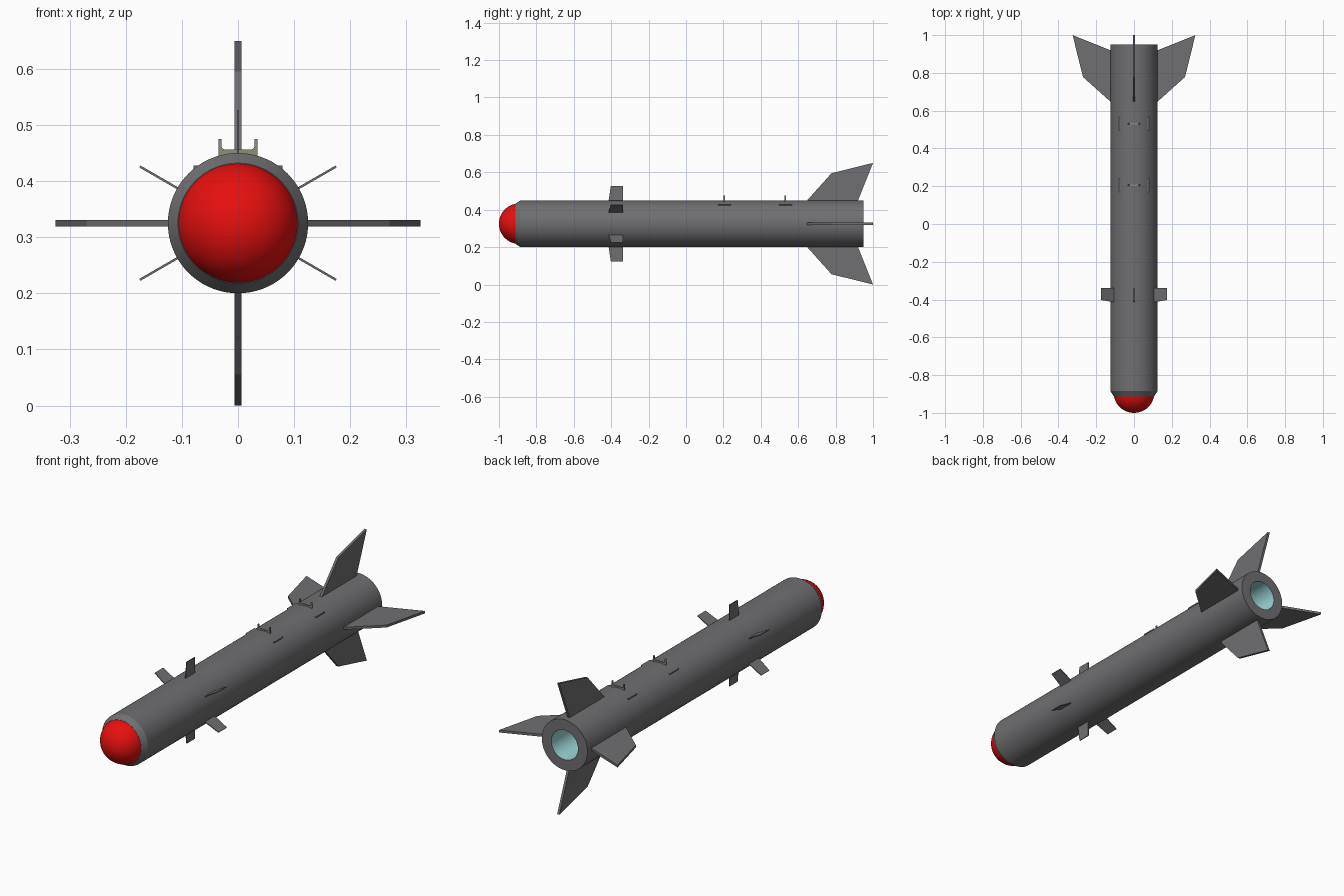
import bpy, bmesh, math
from mathutils import Matrix, Vector

if "Cube" in bpy.data.objects:
    bpy.data.objects.remove(bpy.data.objects["Cube"])

AXIS_Z = 0.325


def material(name, rgb):
    m = bpy.data.materials.new(name)
    m.diffuse_color = (*rgb, 1)
    m.use_nodes = True
    m.node_tree.nodes["Principled BSDF"].inputs["Base Color"].default_value = m.diffuse_color
    return m


GREY = material("dark grey", (0.16, 0.16, 0.17))
RED = material("red", (0.82, 0.005, 0.005))
CYAN = material("pale cyan", (0.34, 0.68, 0.70))
OLIVE = material("olive grey", (0.27, 0.27, 0.19))


def finish(name, bm, mat, smooth=False):
    bmesh.ops.remove_doubles(bm, verts=bm.verts, dist=1e-6)
    bmesh.ops.recalc_face_normals(bm, faces=bm.faces)
    me = bpy.data.meshes.new(name)
    bm.to_mesh(me)
    bm.free()
    me.materials.append(mat)
    ob = bpy.data.objects.new(name, me)
    bpy.context.collection.objects.link(ob)
    if smooth:
        bpy.ops.object.select_all(action='DESELECT')
        ob.select_set(True)
        bpy.context.view_layer.objects.active = ob
        bpy.ops.object.shade_smooth_by_angle(angle=math.radians(30))
    return ob


def lathe(name, profile, mat, flip=False, steps=72):
    """Revolve (radius, y) points about the long axis."""
    bm = bmesh.new()
    vs = [bm.verts.new((r, y, AXIS_Z)) for r, y in profile]
    es = [bm.edges.new(p) for p in zip(vs, vs[1:])]
    bmesh.ops.spin(bm, geom=vs + es, cent=(0, 0, AXIS_Z), axis=(0, 1, 0),
                   angle=math.tau, steps=steps, use_merge=True)
    ob = finish(name, bm, mat, True)
    if flip:
        ob.data.flip_normals()
    return ob


def slab(name, outline, thickness, mat, to_world):
    """Extrude a flat (u, v) outline symmetrically, then place it."""
    bm = bmesh.new()
    f = bm.faces.new([bm.verts.new((u, v, -thickness / 2)) for u, v in outline])
    new = bmesh.ops.extrude_face_region(bm, geom=[f])["geom"]
    bmesh.ops.translate(bm, vec=(0, 0, thickness),
                        verts=[g for g in new if isinstance(g, bmesh.types.BMVert)])
    bmesh.ops.transform(bm, matrix=to_world, verts=bm.verts)
    return finish(name, bm, mat)


def radial(angle):
    """u points outward at the angle, v runs along y."""
    return Matrix.Translation((0, 0, AXIS_Z)) @ Matrix.Rotation(-angle, 4, 'Y')


# Body tube with chamfered front and open rear ring
lathe("body", [(0.105, -0.912), (0.107, -0.912), (0.125, -0.885),
               (0.125, 0.95), (0.073, 0.95)], GREY)

# Exhaust bore
lathe("exhaust_bore", [(0.073, 0.95), (0.073, 0.70), (0, 0.70)], CYAN, flip=True)

# Round seeker dome
R = 0.108
lathe("nose_dome", [(R * math.sin(a), -1 + R - R * math.cos(a))
                    for a in (math.radians(80) * i / 16 for i in range(17))], RED)

# Four swept tail fins
tail = [(0.11, 0.635), (0.125, 0.648), (0.27, 0.778), (0.325, 1.0),
        (0.125, 0.92), (0.11, 0.914)]
for i in range(4):
    slab(f"tail_fin_{i + 1}", tail, 0.012, GREY, radial(math.pi / 2 * i))

# Six small forward fins
canard = [(0.115, -0.415), (0.202, -0.402), (0.202, -0.338), (0.115, -0.338)]
for i in range(6):
    slab(f"forward_fin_{i + 1}", canard, 0.004, GREY,
         radial(math.radians(30 + 60 * i)))

# Saddle plates with forked hanger lugs
half_fork = [(0.035, 0.43), (0.035, 0.475), (0.029, 0.475), (0.029, 0.461),
             (0.0275, 0.458), (0.024, 0.456)]
fork = half_fork + [(-x, z) for x, z in reversed(half_fork)]
for i, y in enumerate((0.205, 0.531)):
    plate = [(sx * 0.079, y + sy * 0.035)
             for sx, sy in ((-1, -1), (1, -1), (1, 1), (-1, 1))]
    slab(f"saddle_plate_{i + 1}", plate, 0.008, GREY,
         Matrix.Translation((0, 0, 0.424)))
    slab(f"hanger_lug_{i + 1}", fork, 0.007, OLIVE,
         Matrix.Translation((0, y, 0)) @ Matrix.Rotation(math.pi / 2, 4, 'X'))
